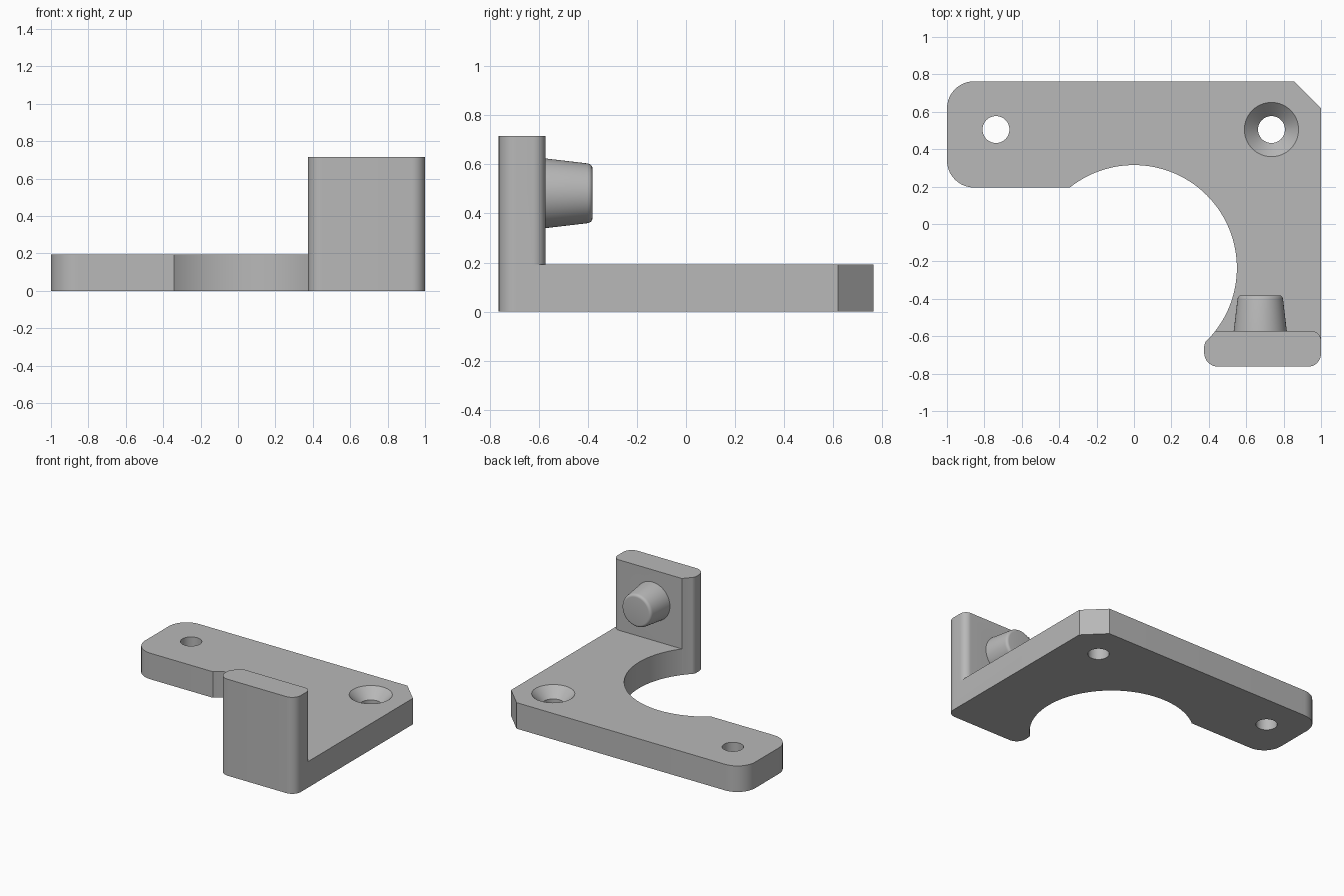
import bpy, bmesh, math
from mathutils import Vector, Matrix

if "Cube" in bpy.data.objects:
    bpy.data.objects.remove(bpy.data.objects["Cube"])

grey = bpy.data.materials.new("light grey")
grey.use_nodes = True
grey.diffuse_color = (0.48, 0.48, 0.48, 1)
grey.node_tree.nodes["Principled BSDF"].inputs["Base Color"].default_value = grey.diffuse_color

THICK, TOP = 0.193, 0.715
BORE, BORE_R = (0, -0.235), 0.55


def finish(bm, name):
    bmesh.ops.recalc_face_normals(bm, faces=bm.faces)
    mesh = bpy.data.meshes.new(name)
    bm.to_mesh(mesh)
    bm.free()
    mesh.materials.append(grey)
    obj = bpy.data.objects.new(name, mesh)
    bpy.context.collection.objects.link(obj)
    return obj


def fillet(corners, steps=10):
    """Round each (x, y, radius) corner of a closed outline."""
    out = []
    for i, (x, y, r) in enumerate(corners):
        p = Vector((x, y))
        if not r:
            out.append(p)
            continue
        a = (Vector(corners[i - 1][:2]) - p).normalized()
        b = (Vector(corners[(i + 1) % len(corners)][:2]) - p).normalized()
        half = a.angle(b) / 2
        centre = p + (a + b).normalized() * r / math.sin(half)
        start = p + a * r / math.tan(half) - centre
        end = p + b * r / math.tan(half) - centre
        sweep = math.atan2(start.x * end.y - start.y * end.x, start.dot(end))
        out += [centre + Matrix.Rotation(sweep * k / steps, 2) @ start
                for k in range(steps + 1)]
    return out


def slab(name, corners, z0, z1):
    bm = bmesh.new()
    face = bm.faces.new([bm.verts.new((p.x, p.y, z0)) for p in fillet(corners)])
    top = bmesh.ops.extrude_face_region(bm, geom=[face])["geom"]
    bmesh.ops.translate(bm, vec=(0, 0, z1 - z0),
                        verts=[v for v in top if isinstance(v, bmesh.types.BMVert)])
    return finish(bm, name)


def turned(name, profile, matrix, sides=64):
    """Solid of revolution from (radius, height) rings."""
    bm = bmesh.new()
    rings = [[bm.verts.new((r * math.cos(t), r * math.sin(t), h))
              for t in (math.tau * k / sides for k in range(sides))]
             for r, h in profile]
    for lo, hi in zip(rings, rings[1:]):
        for k in range(sides):
            n = (k + 1) % sides
            bm.faces.new((lo[k], lo[n], hi[n], hi[k]))
    bm.faces.new(rings[0])
    bm.faces.new(rings[-1])
    bm.transform(matrix)
    return finish(bm, name)


def combine(target, tool, operation):
    mod = target.modifiers.new(tool.name, "BOOLEAN")
    mod.operation, mod.solver, mod.object = operation, "EXACT", tool
    bpy.context.view_layer.objects.active = target
    bpy.ops.object.modifier_apply(modifier=mod.name)
    bpy.data.objects.remove(tool)


# L-shaped base plate and upright wall sharing the rounded left end
left_end = [(0.375, -0.763, 0.075), (0.375, -0.637, 0.06), (0.434, -0.573, 0)]
front_right = (1, -0.763, 0.07)
bracket = slab("bracket", [
    (-1, 0.195, 0.145), (-1, 0.763, 0.145), (0.855, 0.763, 0), (1, 0.62, 0),
    front_right, *left_end, (0.3, 0.195, 0)], 0, THICK)
wall = slab("wall", [front_right, *left_end, (1, -0.573, 0.05)], 0.1, TOP)
combine(bracket, wall, "UNION")

# Large round cut-out
bore = turned("bore", [(BORE_R, -0.2), (BORE_R, 1)],
              Matrix.Translation((*BORE, 0)), 144)
combine(bracket, bore, "DIFFERENCE")

# Plain screw hole and countersunk screw hole
hole = [(0.072, -0.1), (0.072, 0.3)]
sunk = [(0.072, -0.1), (0.072, THICK - 0.073), (0.145, THICK), (0.145, 0.3)]
for name, x, profile in (("hole", -0.738, hole), ("countersink", 0.735, sunk)):
    combine(bracket, turned(name, profile, Matrix.Translation((x, 0.505, 0))), "DIFFERENCE")

# Tapered peg on the back of the wall, with a rounded tip
peg_profile = [(0.146, -0.03), (0.142, 0), (0.122, 0.17)]
peg_profile += [(0.101 + 0.02 * math.cos(a), 0.172 + 0.02 * math.sin(a))
                for a in (math.pi / 2 * k / 6 for k in range(1, 7))]
place = Matrix.Translation((0.675, -0.573, 0.482)) @ Matrix.Rotation(-math.pi / 2, 4, "X")
combine(bracket, turned("peg", peg_profile, place), "UNION")

# Smooth curved walls, sharp machined edges
bpy.ops.object.select_all(action="DESELECT")
bracket.select_set(True)
bpy.context.view_layer.objects.active = bracket
bpy.ops.object.shade_smooth_by_angle(angle=math.radians(30))
